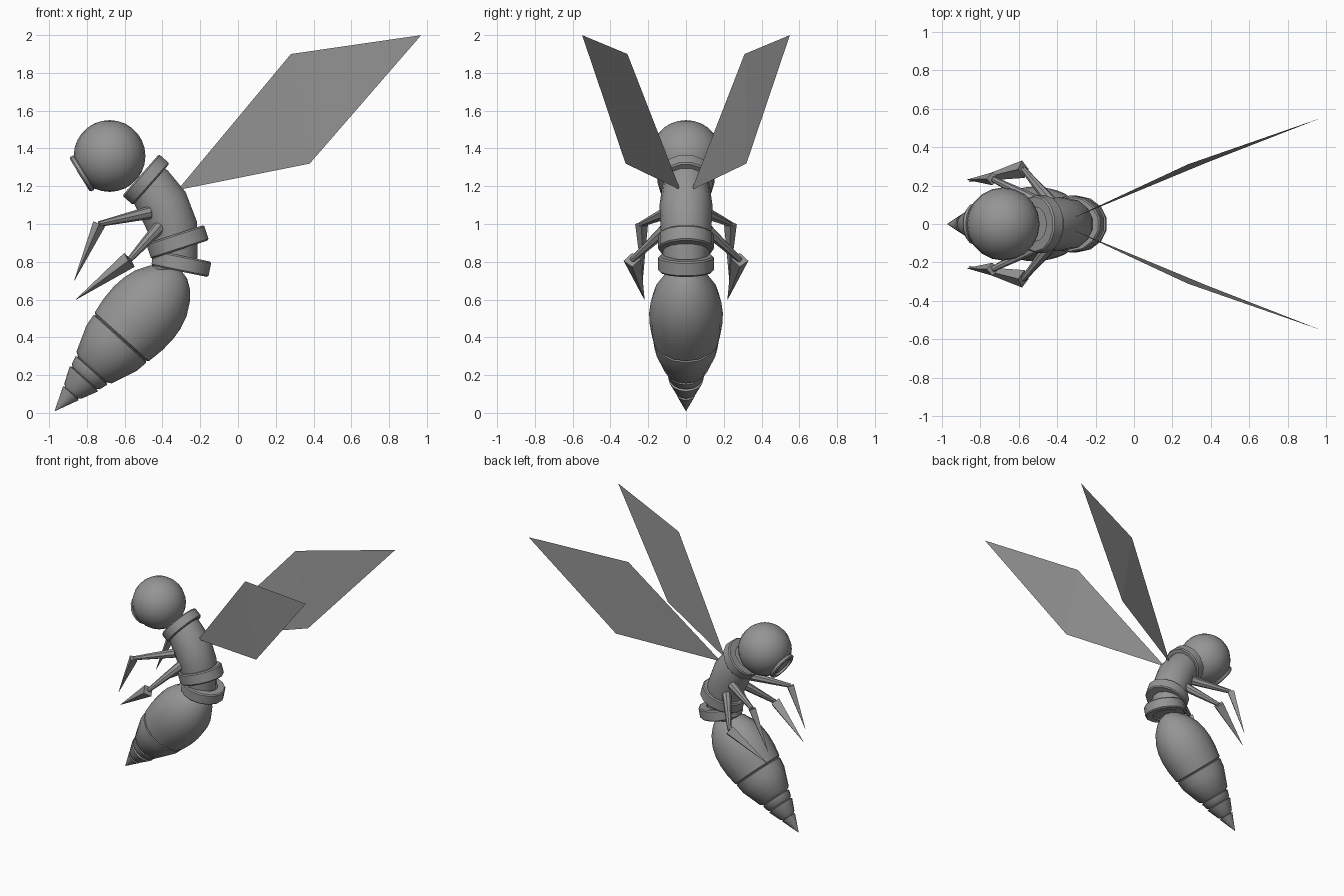
import bpy, bmesh, math
from mathutils import Vector

if "Cube" in bpy.data.objects:
    bpy.data.objects.remove(bpy.data.objects["Cube"])

grey = bpy.data.materials.new("grey")
grey.diffuse_color = (0.3, 0.3, 0.3, 1)
grey.use_nodes = True
grey.node_tree.nodes["Principled BSDF"].inputs["Base Color"].default_value = grey.diffuse_color


def finish(name, bm, angle=40):
    bmesh.ops.remove_doubles(bm, verts=bm.verts, dist=1e-5)
    bmesh.ops.recalc_face_normals(bm, faces=bm.faces)
    me = bpy.data.meshes.new(name)
    bm.to_mesh(me)
    bm.free()
    me.materials.append(grey)
    ob = bpy.data.objects.new(name, me)
    bpy.context.collection.objects.link(ob)
    if angle:
        bpy.ops.object.select_all(action='DESELECT')
        bpy.context.view_layer.objects.active = ob
        ob.select_set(True)
        bpy.ops.object.shade_smooth_by_angle(angle=math.radians(angle))
    return ob


def loft(name, rings, segs, y_scale=1.0, closed=False, angle=40):
    """Skin circles given as (centre, axis, radius)."""
    bm = bmesh.new()
    loops = []
    for c, axis, r in rings:
        axis = Vector(axis).normalized()
        side = Vector((0, 1, 0))
        side = (side - axis * side.dot(axis)).normalized()
        up = axis.cross(side)
        loop = []
        for i in range(segs):
            a = 2 * math.pi * i / segs
            p = Vector(c) + side * (r * y_scale * math.cos(a)) + up * (r * math.sin(a))
            loop.append(bm.verts.new(p))
        loops.append(loop)
    pairs = list(zip(loops, loops[1:]))
    if closed:
        pairs.append((loops[-1], loops[0]))
    else:
        bm.faces.new(loops[0])
        bm.faces.new(loops[-1])
    for a, b in pairs:
        for i in range(segs):
            j = (i + 1) % segs
            bm.faces.new((a[i], a[j], b[j], b[i]))
    return finish(name, bm, angle)


def lathe(name, origin, axis, profile, segs, **kw):
    axis = Vector(axis).normalized()
    return loft(name, [(Vector(origin) + axis * t, axis, r) for t, r in profile], segs, **kw)


def collar(name, centre, axis, radius, inner, thick, y_scale=0.95, segs=14):
    h, b = thick / 2, 0.008
    prof = [(-h, inner), (-h, radius - b), (-h + b, radius), (h - b, radius),
            (h, radius - b), (h, inner)]
    return lathe(name, centre, axis, prof, segs, y_scale=y_scale, closed=True)


# Head and mouth ring
bm = bmesh.new()
bmesh.ops.create_uvsphere(bm, u_segments=20, v_segments=14, radius=0.19)
bmesh.ops.translate(bm, verts=bm.verts, vec=(-0.68, 0, 1.36))
finish("head", bm)
collar("mouth_ring", (-0.825, 0, 1.268), (-0.85, 0, -0.52), 0.107, 0.08, 0.032, 1.0, 16)

# Thorax, a bent tube
loft("thorax", [((-0.50, 0, 1.25), (0.62, 0, -0.78), 0.115),
                ((-0.465, 0, 1.205), (0.60, 0, -0.80), 0.125),
                ((-0.395, 0, 1.10), (0.50, 0, -0.86), 0.14),
                ((-0.345, 0, 0.98), (0.25, 0, -0.97), 0.135),
                ((-0.335, 0, 0.88), (0.02, 0, -1.0), 0.125),
                ((-0.335, 0, 0.76), (0.0, 0, -1.0), 0.12)], 14)

# Collars round the neck and waist
collar("neck_collar", (-0.487, 0, 1.235), (-0.75, 0, 0.66), 0.15, 0.09, 0.075, 1.0)
collar("upper_waist_collar", (-0.32, 0, 0.905), (-0.31, 0, 0.95), 0.165, 0.10, 0.085, 0.9)
collar("lower_waist_collar", (-0.30, 0, 0.79), (0.2, 0, 0.98), 0.158, 0.10, 0.083, 0.93)

# Abdomen with overlapping bands, from the sting upwards
AXIS = (0.67, 0, 0.742)
lathe("abdomen", (-0.97, 0, 0.01), AXIS, [
    (0, 0.001), (0.128, 0.056), (0.13, 0.045), (0.145, 0.062), (0.23, 0.1),
    (0.235, 0.085), (0.245, 0.1), (0.29, 0.113), (0.295, 0.1), (0.31, 0.125),
    (0.45, 0.18), (0.515, 0.188), (0.52, 0.178), (0.53, 0.193),
    (0.62, 0.207), (0.70, 0.210), (0.77, 0.202), (0.84, 0.182),
    (0.91, 0.142), (0.96, 0.096), (0.99, 0.05), (1.0, 0.001)], 16, y_scale=0.93)

# Legs (start, knee, foot tip, foot radius) and folded wings, on both sides
LEGS = {"front": ((-0.47, 0.10, 1.06), (-0.735, 0.235, 1.0), (-0.867, 0.23, 0.70), 0.034),
        "rear": ((-0.42, 0.10, 0.98), (-0.575, 0.285, 0.81), (-0.858, 0.22, 0.60), 0.046)}
WING = ((-0.32, 0.03, 1.18), (0.38, 0.32, 1.32), (0.97, 0.55, 2.0), (0.28, 0.31, 1.90))
for s, word in ((-1, "near"), (1, "far")):
    def flip(p):
        return Vector((p[0], p[1] * s, p[2]))
    for leg, (start, knee, tip, r) in LEGS.items():
        a, k, t = flip(start), flip(knee), flip(tip)
        lathe(f"{word}_{leg}_leg", a, k - a, [(0, 0.034), ((k - a).length, 0.015)], 8)
        lathe(f"{word}_{leg}_foot", k, t - k, [(0, r), ((t - k).length, 0.001)], 4, angle=0)
    bm = bmesh.new()
    v = [bm.verts.new(flip(p)) for p in WING]
    bm.faces.new((v[0], v[1], v[3]))
    bm.faces.new((v[1], v[2], v[3]))
    finish(f"{word}_wing", bm, 0)
